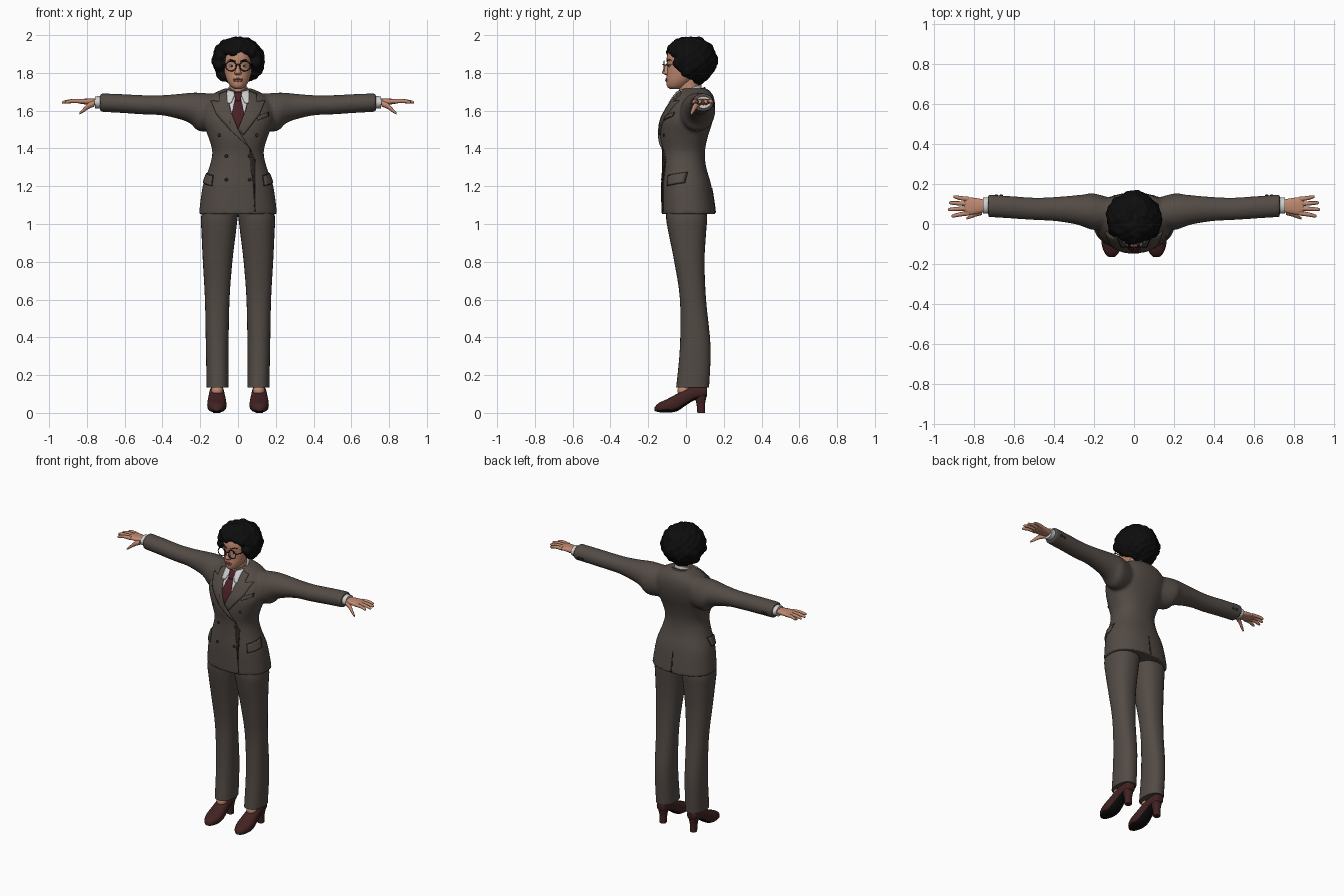
import bpy, bmesh, math, random
from mathutils import Vector, Matrix
from mathutils.bvhtree import BVHTree

random.seed(4)
cube = bpy.data.objects.get("Cube")
if cube:
    bpy.data.objects.remove(cube)


def material(name, r, g, b):
    m = bpy.data.materials.new(name)
    m.use_nodes = True
    m.diffuse_color = (r, g, b, 1)
    node = m.node_tree.nodes["Principled BSDF"]
    node.inputs["Base Color"].default_value = (r, g, b, 1)
    node.inputs["Roughness"].default_value = 0.8
    return m


SUIT = material("suit grey brown", .085, .069, .059)
DARK = material("dark button brown", .025, .019, .016)
SKIN = material("skin", .52, .25, .16)
BLACK = material("black", .004, .004, .004)
SHIRT = material("shirt white", .62, .62, .62)
TIE = material("tie burgundy", .065, .014, .017)
SHOE = material("shoe oxblood", .055, .016, .016)
LIPS = material("lips", .34, .11, .085)


def smooth_rings(rings, steps):
    """Catmull-Rom interpolation between the given rings."""
    out = []
    for i in range(len(rings) - 1):
        quad = [rings[max(0, min(len(rings) - 1, i + k))] for k in (-1, 0, 1, 2)]
        for s in range(steps):
            t = s / steps
            out.append([b + .5 * t * (c - a + t * (2*a - 5*b + 4*c - d + t * (3*(b - c) + d - a)))
                        for a, b, c, d in zip(*quad)])
    return out + [list(rings[-1])]


def loft(bm, axis, rings, n=28, power=2.0, steps=4, flip=1, slope=0):
    """Skin rings of (position, a min, a max, b min, b max) along an axis."""
    order = {"x": (2, 0, 1), "y": (0, 2, 1), "z": (0, 1, 2)}[axis]
    loops = []
    for t, a0, a1, b0, b1 in smooth_rings(rings, steps):
        loop = []
        for k in range(n):
            ang = math.tau * k / n
            c, s = math.cos(ang), math.sin(ang)
            a = (a0 + a1) / 2 + (a1 - a0) / 2 * math.copysign(abs(c) ** (2 / power), c)
            b = (b0 + b1) / 2 + (b1 - b0) / 2 * math.copysign(abs(s) ** (2 / power), s)
            if axis == "x":
                co = (t, a, b)
            elif axis == "y":
                co = (a, t, b)
            else:
                co = (a, b, t + slope * (b - (b0 + b1) / 2))
            loop.append(bm.verts.new((co[0] * flip, co[1], co[2])))
        loops.append(loop)
    for low, high in zip(loops, loops[1:]):
        for k in range(n):
            bm.faces.new((low[k], low[(k + 1) % n], high[(k + 1) % n], high[k]))
    bm.faces.new(loops[0])
    bm.faces.new(loops[-1])


def finish(name, bm, mat, mirror=False, remesh=0, recalc=True):
    if recalc:
        bmesh.ops.recalc_face_normals(bm, faces=bm.faces)
    me = bpy.data.meshes.new(name)
    bm.to_mesh(me)
    bm.free()
    me.materials.append(mat)
    for p in me.polygons:
        p.use_smooth = True
    me.set_sharp_from_angle(angle=math.radians(45))
    ob = bpy.data.objects.new(name, me)
    bpy.context.collection.objects.link(ob)
    if mirror:
        ob.modifiers.new("mirror", "MIRROR").use_mirror_merge = False
    if remesh:
        m = ob.modifiers.new("fuse", "REMESH")
        m.mode, m.voxel_size, m.use_smooth_shade = "VOXEL", remesh, True
        s = ob.modifiers.new("soften", "SMOOTH")
        s.factor, s.iterations = .5, 4
    return ob


def part(name, axis, rings, mat, mirror=False, **kw):
    bm = bmesh.new()
    loft(bm, axis, rings, **kw)
    return finish(name, bm, mat, mirror)


def ball(bm, loc, size, sub=3):
    bmesh.ops.create_icosphere(bm, subdivisions=sub, radius=1,
                               matrix=Matrix.Translation(loc) @ Matrix.Diagonal((*size, 1)))


def blob(name, loc, size, mat, mirror=False):
    bm = bmesh.new()
    ball(bm, loc, size)
    return finish(name, bm, mat, mirror)


def surface(ob):
    bpy.context.view_layer.update()
    return BVHTree.FromObject(ob, bpy.context.evaluated_depsgraph_get())


def project(tree, u, z, angle=0, off=0):
    """Point on a surface seen from a heading; 0 degrees is the front."""
    a = math.radians(angle)
    right, ray = Vector((math.cos(a), math.sin(a), 0)), Vector((-math.sin(a), math.cos(a), 0))
    start = right * u - ray + Vector((0, 0, z))
    hit = tree.ray_cast(start, ray)[0] or tree.find_nearest(start + ray * .95)[0]
    return hit - ray * off, ray


def plate(name, tree, outline, mat, off=.006, angle=0, side=1):
    """Thin patch that follows a surface; side -1 gives the mirrored patch."""
    bm = bmesh.new()
    bm.faces.new([bm.verts.new((u * side, 0, z)) for u, z in outline])
    bmesh.ops.triangulate(bm, faces=bm.faces)
    bmesh.ops.subdivide_edges(bm, edges=bm.edges, cuts=5, use_grid_fill=True)
    for v in bm.verts:
        v.co, ray = project(tree, v.co.x, v.co.z, angle * side, off)
    bm.normal_update()
    if sum((f.normal.dot(ray) * f.calc_area() for f in bm.faces)) > 0:
        bmesh.ops.reverse_faces(bm, faces=bm.faces)
    ob = finish(name, bm, mat, recalc=False)
    s = ob.modifiers.new("thickness", "SOLIDIFY")
    s.thickness, s.offset = off + .002, -1
    return ob


def wire(name, points, radius, mat, cyclic=False, mirror=False):
    cu = bpy.data.curves.new(name, "CURVE")
    cu.dimensions, cu.bevel_depth, cu.bevel_resolution = "3D", radius, 2
    sp = cu.splines.new("POLY")
    sp.points.add(len(points) - 1)
    for p, co in zip(sp.points, points):
        p.co = (*co, 1)
    sp.use_cyclic_u = cyclic
    cu.materials.append(mat)
    ob = bpy.data.objects.new(name, cu)
    bpy.context.collection.objects.link(ob)
    bpy.ops.object.select_all(action="DESELECT")
    ob.select_set(True)
    bpy.context.view_layer.objects.active = ob
    bpy.ops.object.convert(target="MESH")
    if mirror:
        ob.modifiers.new("mirror", "MIRROR")


# Jacket: body and sleeves fused into one garment
bm = bmesh.new()
loft(bm, "z", [(z, -w, w, f, b) for z, w, f, b in (
    (1.052, .207, -.13, .158), (1.2, .187, -.132, .135), (1.3, .152, -.127, .107),
    (1.38, .136, -.127, .1), (1.46, .157, -.137, .115), (1.54, .187, -.132, .14),
    (1.6, .19, -.107, .152), (1.65, .175, -.077, .152), (1.69, .13, -.047, .138),
    (1.718, .07, -.02, .11))], n=48, power=2.3)
for side in (1, -1):
    loft(bm, "x", [
        (.08, -.03, .12, 1.5, 1.685), (.2, -.03, .153, 1.49, 1.695), (.25, -.015, .148, 1.53, 1.695),
        (.3, 0, .143, 1.552, 1.69), (.4, .015, .135, 1.575, 1.682), (.5, .02, .132, 1.58, 1.682),
        (.62, .028, .14, 1.588, 1.688), (.73, .035, .147, 1.594, 1.692)], flip=side)
jacket = finish("jacket", bm, SUIT, remesh=.009)
chest = surface(jacket)

# Shirt front, tie and lapels
plate("shirt_front", chest, [(-.06, 1.7), (.06, 1.7), (.035, 1.59), (0, 1.5), (-.035, 1.59)], SHIRT, .003)
plate("tie", chest, [(-.013, 1.67), (.013, 1.67), (.034, 1.585), (0, 1.5), (-.034, 1.585)], TIE, .007)
plate("tie_knot", chest, [(-.022, 1.7), (.022, 1.7), (.013, 1.655), (-.013, 1.655)], TIE, .012)
lapel = [(.062, 1.705), (.1, 1.69), (.098, 1.65), (.145, 1.655), (.115, 1.58), (.03, 1.47), (0, 1.5), (.04, 1.6)]
plate("left_lapel", chest, lapel, SUIT, .009)
plate("right_lapel", chest, lapel[:5] + [(.04, 1.495), (-.06, 1.405), (0, 1.5), (.04, 1.6)],
      SUIT, .011, side=-1)
for side, word in ((1, "left"), (-1, "right")):
    plate(word + "_collar_wing", chest, [(.012, 1.7), (.06, 1.712), (.056, 1.64), (.035, 1.645)],
          SHIRT, .012, side=side)
    plate(word + "_pocket_flap", chest, [(0, 1.205), (.098, 1.222), (.098, 1.272), (0, 1.255)],
          SUIT, .008, 55, side)
    plate(word + "_pocket_seam", chest, [(-.003, 1.201), (.101, 1.218), (.101, 1.276), (-.003, 1.259)],
          DARK, .002, 55, side)
plate("breast_pocket", chest, [(.105, 1.55), (.16, 1.572), (.16, 1.592), (.105, 1.57)], SUIT, .007)
plate("breast_pocket_seam", chest, [(.103, 1.547), (.163, 1.57), (.163, 1.594), (.103, 1.573)], DARK, .002)
plate("front_edge", chest, [(.058, 1.405), (.062, 1.405), (.092, 1.34), (.092, 1.065), (.088, 1.065), (.088, 1.34)],
      DARK, .003)
plate("back_vent", chest, [(-.006, 1.06), (.006, 1.06), (.001, 1.19), (-.001, 1.19)], DARK, .003, 180)

# Buttons on front and sleeves
bm = bmesh.new()
for side in (1, -1):
    for u, z, angle in ((.1, 1.47, 0), (.062, 1.36, 0), (.062, 1.235, 0),
                        (-.665, 1.63, 180), (-.69, 1.63, 180)):
        ball(bm, project(chest, u * side, z, angle, .002)[0], (.009, .005, .009), 2)
finish("buttons", bm, DARK)

# Collars, cuffs and neck
part("jacket_collar", "z", [(1.665, -.085, .085, -.04, .118), (1.705, -.068, .068, -.035, .1)],
     SUIT, slope=.3)
part("shirt_collar", "z", [(1.66, -.062, .062, -.046, .09), (1.718, -.053, .053, -.04, .08)],
     SHIRT, slope=.35)
part("neck", "z", [(1.62, -.05, .05, -.035, .075), (1.7, -.045, .045, -.036, .065),
                   (1.8, -.045, .045, -.04, .07)], SKIN)
part("shirt_cuffs", "x", [(.7, .052, .133, 1.61, 1.678), (.757, .052, .133, 1.612, 1.676)], SHIRT, True)

# Hands with separate fingers
bm = bmesh.new()
loft(bm, "x", [(.74, .062, .12, 1.628, 1.662), (.78, .052, .128, 1.63, 1.664),
               (.83, .045, .134, 1.636, 1.662), (.852, .05, .13, 1.641, 1.657)], n=20, power=2.4)
for y0, y1, tip in ((.055, .04, .915), (.078, .073, .932), (.101, .106, .926), (.124, .136, .905)):
    loft(bm, "x", [(x, y - r, y + r, z - r, z + r) for x, y, z, r in (
        (.825, y0, 1.649, .012), ((.835 + tip) / 2, (y0 + y1) / 2, 1.651, .0105),
        (tip - .008, y1, 1.645, .008), (tip, y1, 1.644, .003))], n=10)
loft(bm, "x", [(.76, .045, .08, 1.622, 1.655), (.79, .038, .063, 1.61, 1.642),
               (.82, .027, .046, 1.59, 1.612), (.838, .023, .034, 1.58, 1.592)], n=12)
finish("hands", bm, SKIN, True)

# Trousers
part("trousers", "z", [(.135, .05, .166, -.052, .122), (.35, .05, .17, -.032, .13), (.6, .045, .175, -.032, .106),
                       (.8, .03, .186, -.062, .098), (.95, .012, .193, -.092, .106),
                       (1.04, .001, .195, -.106, .112), (1.12, -.008, .17, -.1, .1)],
     SUIT, True, power=2.3)

# Heeled shoes with black soles
bm = bmesh.new()
loft(bm, "y", [(y, .112 - w, .112 + w, lo, hi) for y, w, lo, hi in (
    (-.166, .014, .01, .03), (-.145, .035, .004, .052), (-.1, .05, .002, .073), (-.05, .049, .008, .1),
    (0, .043, .04, .128), (.05, .038, .07, .145), (.1, .032, .082, .145), (.112, .022, .09, .14))], power=2.5)
shoes = finish("shoes", bm, SHOE, True)
shoes.data.materials.append(BLACK)
for p in shoes.data.polygons:
    if p.normal.z < -.6:
        p.material_index = 1
part("shoe_heels", "z", [(0, .092, .132, .06, .1), (.05, .09, .134, .055, .101), (.1, .081, .143, .04, .112)],
     SHOE, True, power=2.6)
blob("feet", (.11, -.012, .118), (.032, .034, .034), SKIN, True)

# Head and face
head = part("head", "z", [(z, -w, w, f, b) for z, w, f, b in (
    (1.715, .018, -.085, -.03), (1.728, .038, -.1, 0), (1.76, .059, -.104, .04), (1.8, .071, -.101, .07),
    (1.84, .077, -.1, .09), (1.88, .077, -.102, .095), (1.93, .062, -.085, .08), (1.96, .03, -.04, .05))], SKIN)
face = surface(head)
part("nose", "z", [(1.79, -.014, .014, -.11, -.08), (1.8, -.019, .019, -.126, -.08),
                   (1.815, -.013, .013, -.122, -.08), (1.85, -.008, .008, -.104, -.08)], SKIN, n=16)
for z, h in ((1.767, .005), (1.759, .006)):
    blob("lips", project(face, 0, z)[0], (.026, .006, h), LIPS)
blob("eyes", project(face, .034, 1.837, 0, -.002)[0], (.015, .005, .007), SHIRT, True)
blob("irises", project(face, .034, 1.837, 0, .001)[0], (.006, .004, .006), DARK, True)
for side in (1, -1):
    plate("eyebrow", face, [(.014, 1.864), (.04, 1.873), (.058, 1.866), (.04, 1.867), (.014, 1.858)],
          BLACK, .003, side=side)

# Round glasses
wire("glasses_rims", [(.037 + .028 * math.cos(k * math.tau / 24), -.116, 1.836 + .026 * math.sin(k * math.tau / 24))
                      for k in range(24)], .0028, BLACK, True, True)
wire("glasses_bridge", [(-.01, -.116, 1.84), (0, -.122, 1.845), (.01, -.116, 1.84)], .0025, BLACK)
wire("glasses_temples", [(.064, -.115, 1.842), (.079, -.08, 1.843), (.085, .01, 1.845)], .0025, BLACK, mirror=True)

# Curly hair: clustered lumps around a core, fused
bm = bmesh.new()
ball(bm, (0, .03, 1.868), (.112, .106, .106))
COUNT = 170
for i in range(COUNT):
    h = 1 - 2 * (i + .5) / COUNT
    ring, turn = math.sqrt(1 - h * h), i * 2.39996
    p = Vector((.116 * ring * math.cos(turn), .025 + .118 * ring * math.sin(turn), 1.864 + .108 * h))
    in_face = p.y < -.01 and p.z < 1.905 and abs(p.x) < .095
    under_chin = p.y < .04 and p.z < 1.785 and abs(p.x) < .075
    if not in_face and not under_chin:
        r = random.uniform(.021, .032)
        ball(bm, p, (r, r, r), 2)
finish("hair", bm, BLACK, remesh=.007)
